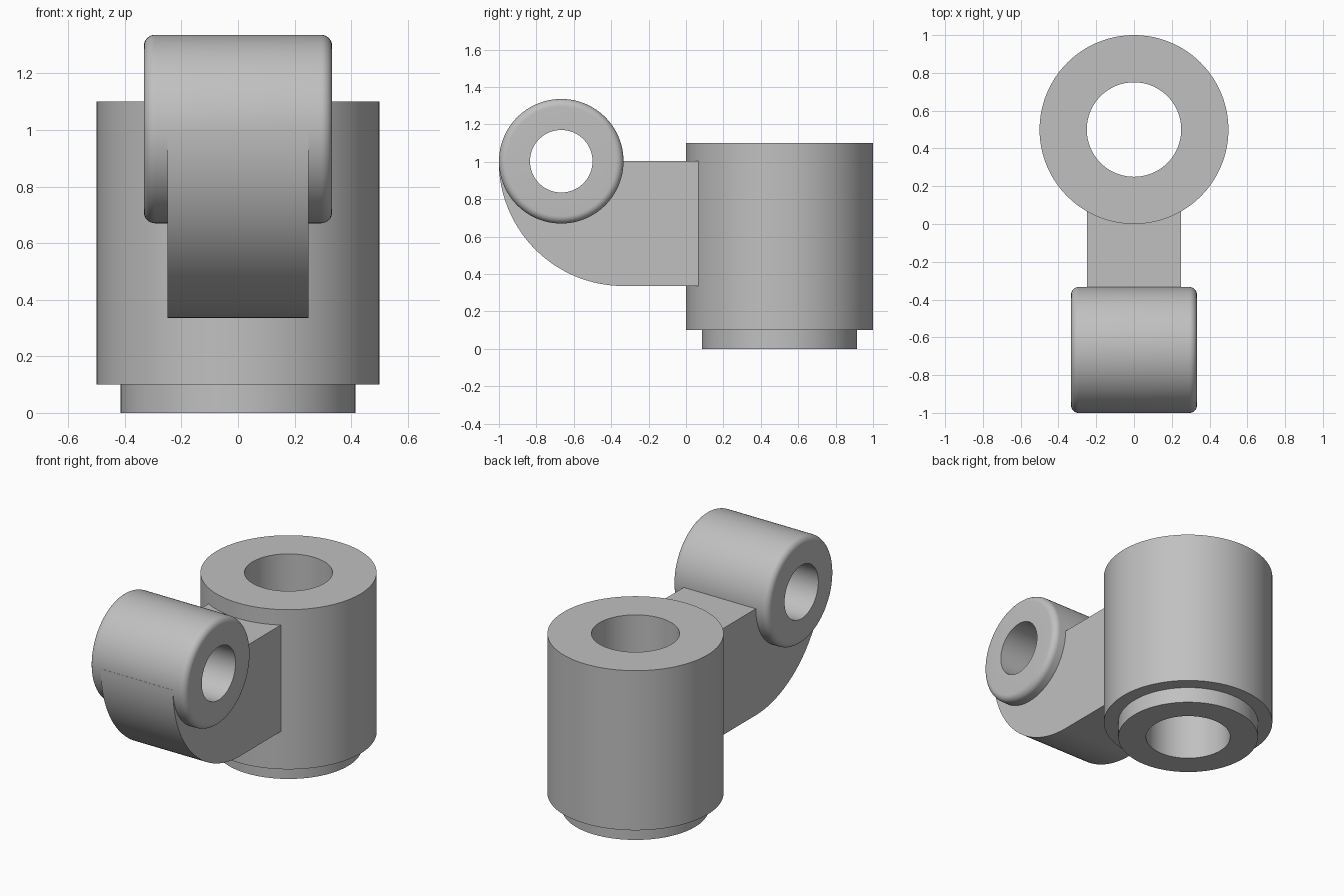
import bpy, bmesh
from math import sin, cos, pi, radians
from mathutils import Matrix, Vector

if "Cube" in bpy.data.objects:
    bpy.data.objects.remove(bpy.data.objects["Cube"], do_unlink=True)

SEGMENTS = 128
PIN_Y, PIN_Z = -0.667, 1.003      # axis of the cross boss
BOSS_R, BOSS_HALF, FILLET = 0.333, 0.333, 0.04
ARM_HALF, ARM_R = 0.25, 0.667

steel = bpy.data.materials.new("plain grey")
grey = (0.53, 0.53, 0.53, 1)
steel.use_nodes = True
steel.diffuse_color = grey
steel.node_tree.nodes["Principled BSDF"].inputs["Base Color"].default_value = grey


def finish(name, bm):
    """Turn a bmesh into a smooth-shaded object with sharp edges kept."""
    bmesh.ops.recalc_face_normals(bm, faces=bm.faces[:])
    mesh = bpy.data.meshes.new(name)
    bm.to_mesh(mesh)
    bm.free()
    mesh.materials.append(steel)
    obj = bpy.data.objects.new(name, mesh)
    bpy.context.collection.objects.link(obj)
    bpy.ops.object.select_all(action='DESELECT')
    obj.select_set(True)
    bpy.context.view_layer.objects.active = obj
    bpy.ops.object.shade_smooth_by_angle(angle=radians(30))
    return obj


def lathe(name, profile, matrix):
    """Revolve a closed (radius, height) profile about z, then place it."""
    bm = bmesh.new()
    rings = []
    for i in range(SEGMENTS):
        a = 2 * pi * i / SEGMENTS
        rings.append([bm.verts.new((r * cos(a), r * sin(a), h)) for r, h in profile])
    n = len(profile)
    for i in range(SEGMENTS):
        p, q = rings[i], rings[(i + 1) % SEGMENTS]
        for j in range(n):
            k = (j + 1) % n
            bm.faces.new((p[j], q[j], q[k], p[k]))
    bm.transform(matrix)
    return finish(name, bm)


def arc(cy, cz, r, start, end, steps):
    angles = [radians(start + (end - start) * i / steps) for i in range(steps + 1)]
    return [(cy + r * cos(a), cz + r * sin(a)) for a in angles]


# Upright sleeve with a stepped spigot and a through bore
lathe("upright_sleeve",
      [(0.25, 0), (0.415, 0), (0.415, 0.1), (0.5, 0.1), (0.5, 1.1), (0.25, 1.1)],
      Matrix.Translation((0, 0.5, 0)))

# Cross boss with rounded rims and a through bore
rim = arc(BOSS_R - FILLET, BOSS_HALF - FILLET, FILLET, 0, 90, 8)
boss = [(r, -h) for r, h in reversed(rim)] + rim
boss += [(0.167, BOSS_HALF), (0.167, -BOSS_HALF)]
lathe("cross_boss", boss,
      Matrix.Translation((0, PIN_Y, PIN_Z)) @ Matrix.Rotation(pi / 2, 4, 'Y'))

# Curved arm: its ends are buried in the boss wall and the sleeve wall
outline = arc(PIN_Y + BOSS_R, PIN_Z, ARM_R, 180, 270, 40)
outline += [(0.1, PIN_Z - ARM_R), (0.1, PIN_Z)]
outline += arc(PIN_Y, PIN_Z, 0.28, 360, 180, 48)
bm = bmesh.new()
face = bm.faces.new([bm.verts.new((-ARM_HALF, y, z)) for y, z in outline])
side = bmesh.ops.extrude_face_region(bm, geom=[face])
moved = [v for v in side["geom"] if isinstance(v, bmesh.types.BMVert)]
bmesh.ops.translate(bm, verts=moved, vec=Vector((2 * ARM_HALF, 0, 0)))
finish("curved_arm", bm)
